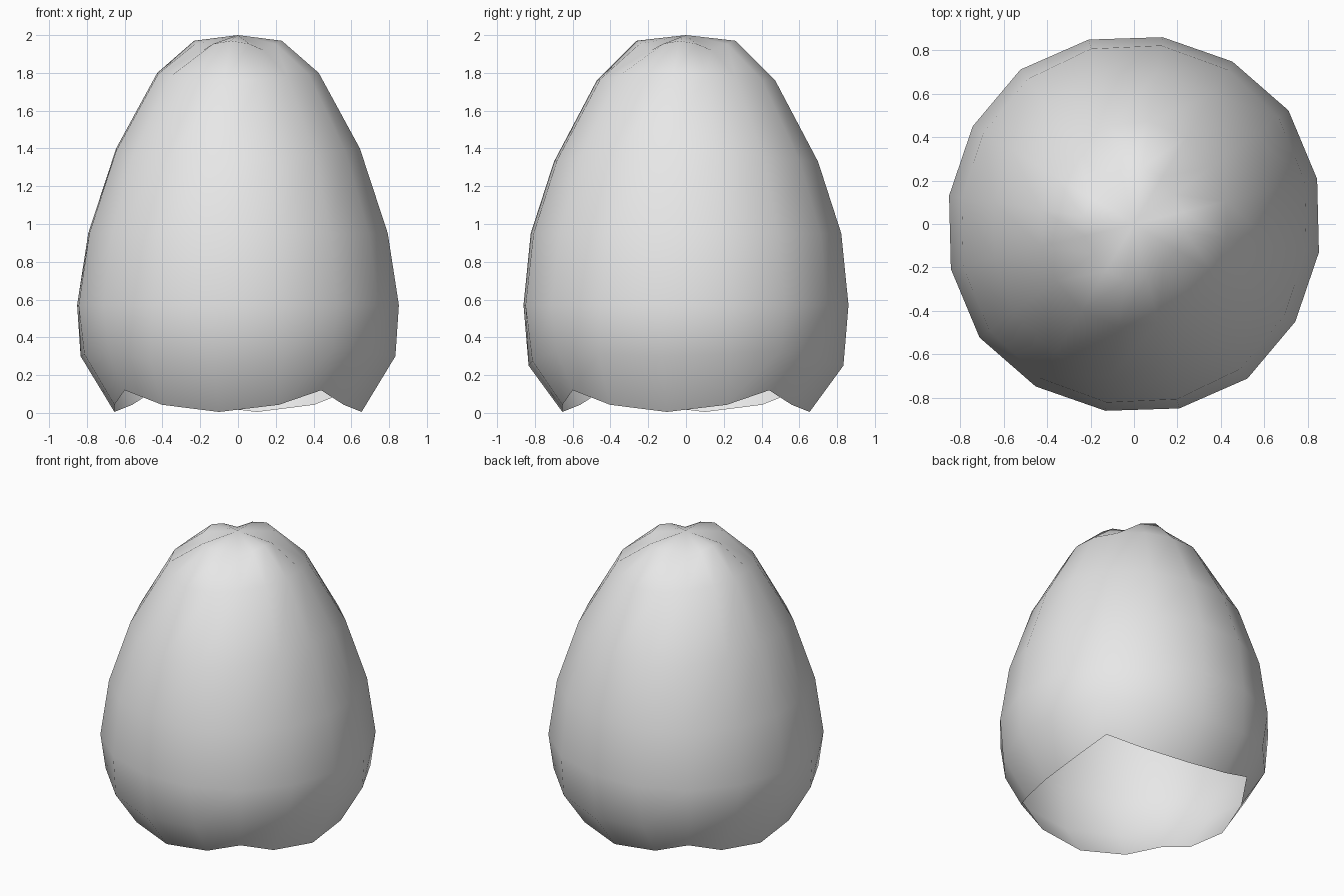
import bpy
import bmesh
from math import sin, cos, pi, radians

cube = bpy.data.objects.get("Cube")
if cube:
    bpy.data.objects.remove(cube)

# Shell colour
shell_mat = bpy.data.materials.new("pale_grey_shell")
shell_mat.use_nodes = True
grey = (0.8, 0.8, 0.8, 1.0)
shell_mat.diffuse_color = grey
shell_mat.node_tree.nodes["Principled BSDF"].inputs["Base Color"].default_value = grey

SIDES = 16
TWIST = radians(-8.7)

# Rings from the open base upward: radius and height at the side middles,
# radius and height at the corners, side flattening, side lift, corner skew
RINGS = [
    (0.662, 0.005, 0.744, 0.12, 0.0, 0.0, 4.5),
    (0.843, 0.275, 0.850, 0.33, 0.0, 0.025, 2.0),
    (0.866, 0.57, 0.883, 0.57, 0.005, 0.0, 0.0),
    (0.817, 0.95, 0.828, 0.95, 0.018, 0.0, 0.0),
    (0.680, 1.365, 0.690, 1.36, 0.04, 0.035, 0.0),
    (0.455, 1.78, 0.445, 1.78, 0.05, 0.02, 0.0),
    (0.250, 1.97, 0.230, 1.92, 0.06, 0.0, 0.0),
]


def add_ring(bm, r_mid, z_mid, r_cor, z_cor, flat, lift, skew):
    ring = []
    for i in range(SIDES):
        a = 2 * pi * i / SIDES
        w = (sin(2 * a) ** 2) ** 1.6
        r = (r_mid + (r_cor - r_mid) * w) * (1 - flat * cos(2 * a))
        z = z_mid + (z_cor - z_mid) * w + lift * cos(2 * a)
        angle = a + TWIST + radians(skew) * sin(4 * a)
        ring.append(bm.verts.new((r * cos(angle), r * sin(angle), z)))
    return ring


# Egg shell, open at the bottom
bm = bmesh.new()
rings = [add_ring(bm, *row) for row in RINGS]
for low, high in zip(rings, rings[1:]):
    for i in range(SIDES):
        j = (i + 1) % SIDES
        bm.faces.new((low[i], low[j], high[j], high[i]))

# Rounded tip
tip = bm.verts.new((0, 0, 2))
for i in range(SIDES):
    bm.faces.new((rings[-1][i], rings[-1][(i + 1) % SIDES], tip))

for face in bm.faces:
    face.smooth = True
mesh = bpy.data.meshes.new("egg_shell")
bm.to_mesh(mesh)
bm.free()
mesh.materials.append(shell_mat)
egg_shell = bpy.data.objects.new("egg_shell", mesh)
bpy.context.collection.objects.link(egg_shell)
